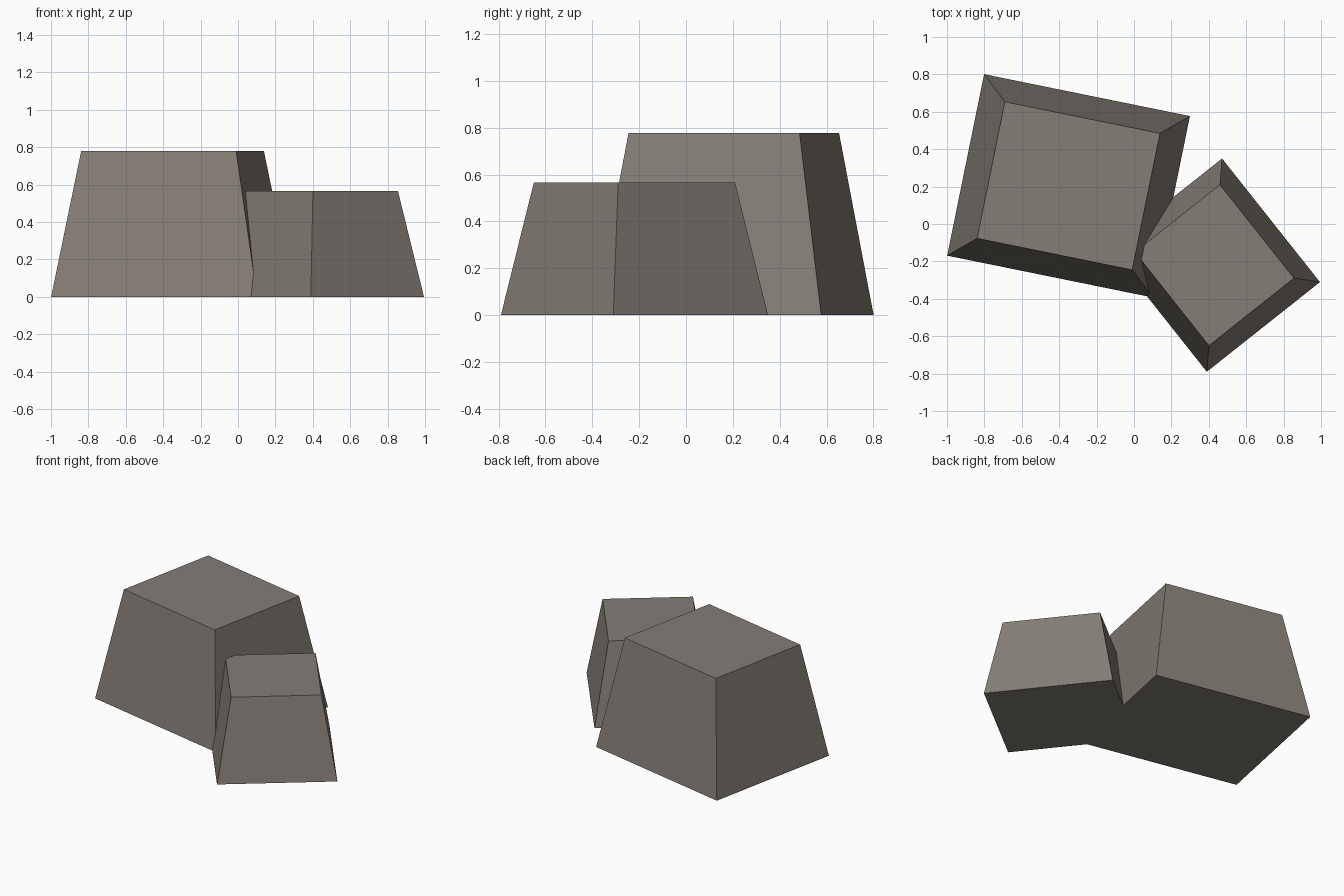
import bpy
import bmesh
from math import radians

cube = bpy.data.objects.get("Cube")
if cube:
    bpy.data.objects.remove(cube, do_unlink=True)

# Warm grey stone
stone = bpy.data.materials.new("warm grey stone")
stone.use_nodes = True
colour = (0.23, 0.205, 0.18, 1)
stone.diffuse_color = colour
shader = next(n for n in stone.node_tree.nodes if n.type == 'BSDF_PRINCIPLED')
shader.inputs["Base Color"].default_value = colour
shader.inputs["Roughness"].default_value = 0.9


def tapered_block(name, centre, angle, base, top, height):
    """Flat-sided block standing on the ground, narrowing towards the top."""
    bm = bmesh.new()
    bmesh.ops.create_cube(bm, size=1)
    for v in bm.verts:
        size = top if v.co.z > 0 else base
        v.co.x *= size[0]
        v.co.y *= size[1]
        v.co.z = (v.co.z + 0.5) * height
    mesh = bpy.data.meshes.new(name)
    bm.to_mesh(mesh)
    bm.free()
    mesh.materials.append(stone)
    block = bpy.data.objects.new(name, mesh)
    block.location = (*centre, 0)
    block.rotation_euler.z = radians(angle)
    bpy.context.collection.objects.link(block)
    return block


# Large rock and the smaller one leaning into its side
tapered_block("large_rock", (-0.35, 0.204), -11.5, (1.123, 0.99), (0.846, 0.745), 0.778)
tapered_block("small_rock", (0.43, -0.22), 38.4, (0.772, 0.843), (0.58, 0.637), 0.566)
